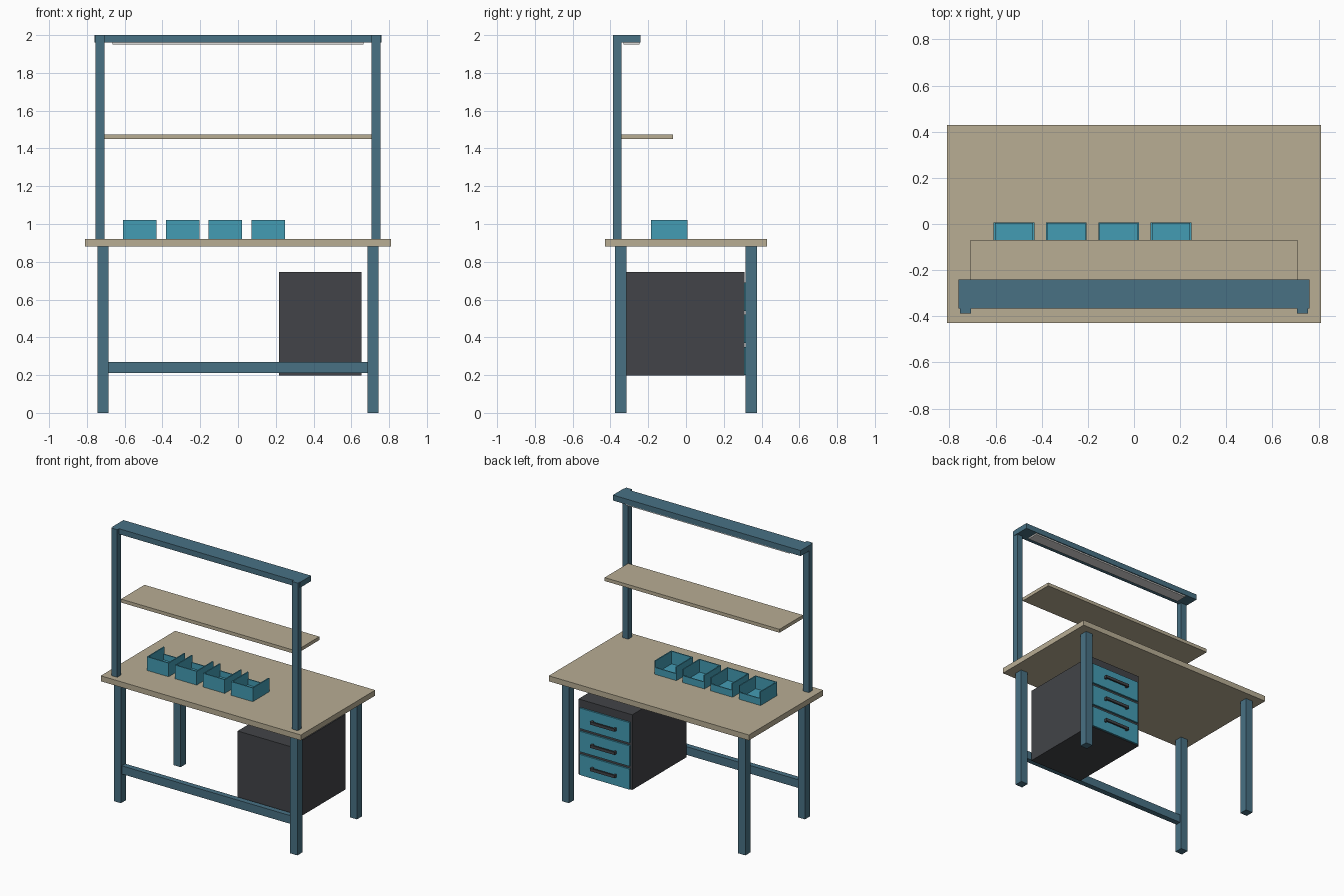
import bpy
import bmesh

if "Cube" in bpy.data.objects:
    bpy.data.objects.remove(bpy.data.objects["Cube"])


def material(name, rgb):
    """Flat material from 0-255 display values, stored as linear."""
    m = bpy.data.materials.new(name)
    lin = [((c / 255 + 0.055) / 1.055) ** 2.4 for c in rgb]
    m.diffuse_color = (*lin, 1.0)
    m.use_nodes = True
    m.node_tree.nodes["Principled BSDF"].inputs["Base Color"].default_value = m.diffuse_color
    return m


FRAME = material("steel_blue", (72, 113, 132))
TEAL = material("teal", (68, 156, 180))
DARK = material("charcoal", (66, 68, 72))
WOOD = material("beige_board", (184, 173, 148))
LIGHT = material("lamp_white", (222, 220, 218))


def boxes(name, mat, *extents):
    """One object made of boxes, each given as (x0, x1, y0, y1, z0, z1)."""
    bm = bmesh.new()
    for x0, x1, y0, y1, z0, z1 in extents:
        verts = bmesh.ops.create_cube(bm, size=1)["verts"]
        for v in verts:
            v.co.x = x1 if v.co.x > 0 else x0
            v.co.y = y1 if v.co.y > 0 else y0
            v.co.z = z1 if v.co.z > 0 else z0
    mesh = bpy.data.meshes.new(name)
    bm.to_mesh(mesh)
    bm.free()
    mesh.materials.append(mat)
    ob = bpy.data.objects.new(name, mesh)
    bpy.context.collection.objects.link(ob)
    return ob


# Worktop and upper shelf
boxes("worktop", WOOD, (-0.81, 0.81, -0.43, 0.43, 0.88, 0.92))
boxes("upper_shelf", WOOD, (-0.708, 0.708, -0.342, -0.07, 1.45, 1.475))

# Legs and uprights, mirrored left to right
for side, s in (("left", -1), ("right", 1)):
    lx = sorted((s * 0.685, s * 0.743))
    for end, y0 in (("front", -0.375), ("back", 0.315)):
        boxes(f"{end}_{side}_leg", FRAME, (*lx, y0, y0 + 0.06, 0, 0.88))
    ux = sorted((s * 0.707, s * 0.755))
    boxes(f"{side}_upright", FRAME, (*ux, -0.387, -0.342, 0.92, 2.0))

# Lower crossbar, top beam and lamp panel
boxes("crossbar", FRAME, (-0.685, 0.685, -0.365, -0.325, 0.21, 0.27))
boxes("top_beam", FRAME, (-0.76, 0.76, -0.367, -0.24, 1.96, 2.0))
boxes("lamp_panel", LIGHT, (-0.665, 0.665, -0.33, -0.247, 1.95, 1.96))

# Drawer cabinet with three fronts and bar handles
CX0, CX1, CY = 0.218, 0.653, 0.31
boxes("cabinet", DARK, (CX0, CX1, -0.315, CY, 0.197, 0.747))
mid = (CX0 + CX1) / 2
for i in range(3):
    z = 0.615 - i * 0.17
    boxes(f"drawer_front_{i + 1}", TEAL,
          (CX0 + 0.015, CX1 - 0.015, CY, CY + 0.012, z - 0.075, z + 0.075))
    y0, y1 = CY + 0.012, CY + 0.037
    boxes(f"drawer_handle_{i + 1}", DARK,
          (mid - 0.1, mid + 0.1, y1 - 0.012, y1, z - 0.01, z + 0.01),
          (mid - 0.1, mid - 0.085, y0, y1 - 0.012, z - 0.01, z + 0.01),
          (mid + 0.085, mid + 0.1, y0, y1 - 0.012, z - 0.01, z + 0.01))

# Open storage bins: three tall walls and a low lip on the worker's side
T, BY0, BY1, BZ0, BZ1 = 0.008, -0.185, 0.007, 0.92, 1.02
for i in range(4):
    x0 = -0.609 + i * 0.227
    x1 = x0 + 0.177
    boxes(f"bin_{i + 1}", TEAL,
          (x0 + T, x1 - T, BY0 + T, BY1 - T, BZ0, BZ0 + T),
          (x0, x0 + T, BY0, BY1, BZ0, BZ1),
          (x1 - T, x1, BY0, BY1, BZ0, BZ1),
          (x0 + T, x1 - T, BY0, BY0 + T, BZ0, BZ1),
          (x0 + T, x1 - T, BY1 - T, BY1, BZ0, BZ0 + 0.05))
